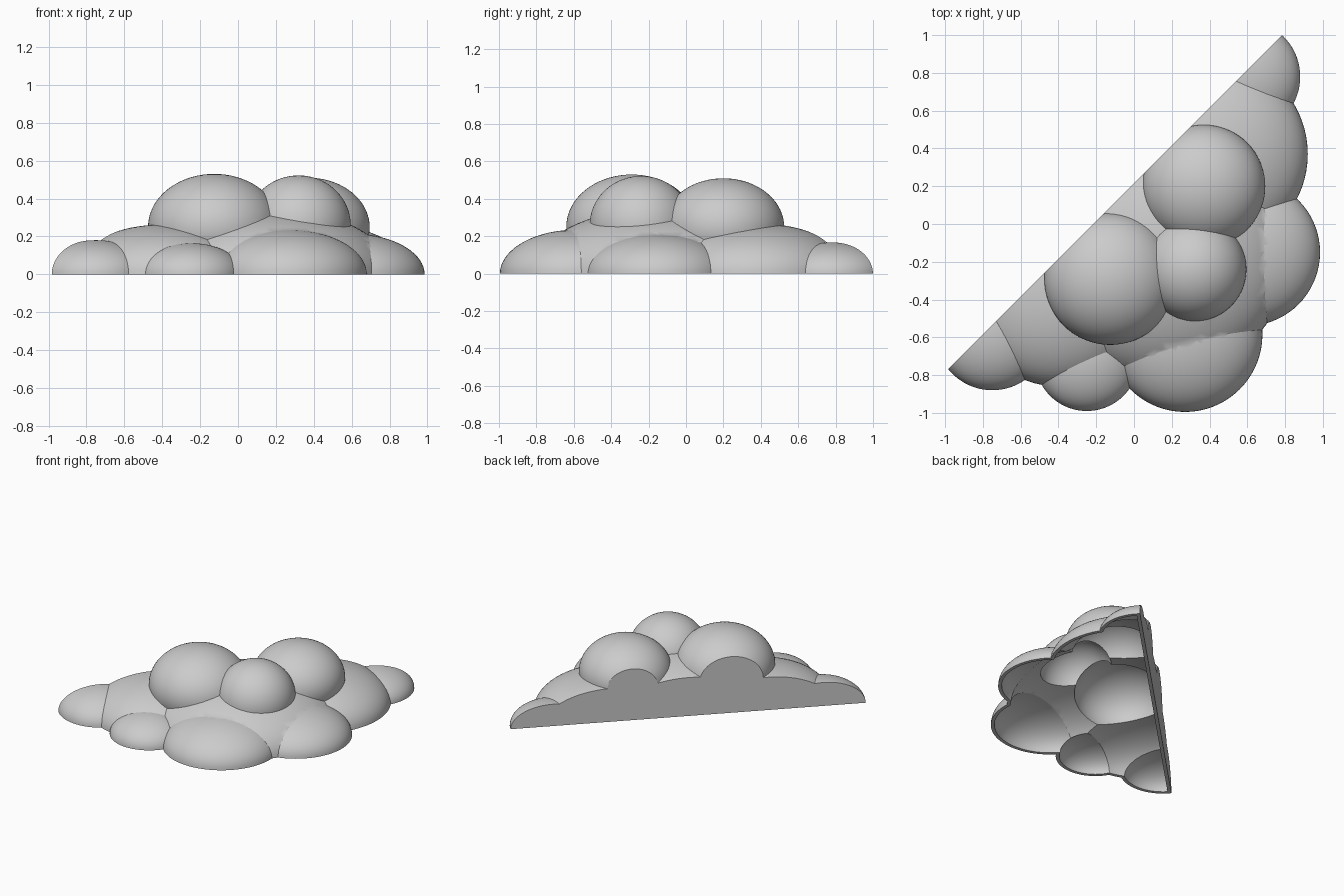
import bpy
import bmesh
from mathutils import Vector, Matrix

if "Cube" in bpy.data.objects:
    bpy.data.objects.remove(bpy.data.objects["Cube"], do_unlink=True)

WALL = 0.025          # shell thickness
BACK = 0.215          # the flat back lies on y = x + BACK

# Puffs: centre x, y, z, flat radius, height radius
PUFFS = [
    (0.15, -0.15, 0.0, 0.67, 0.35),      # central mound
    (-0.40, -0.38, 0.0, 0.48, 0.262),    # left mound
    (0.40, 0.37, 0.0, 0.52, 0.27),       # rear mound
    (0.27, -0.585, 0.0, 0.41, 0.235),    # front mound
    (0.595, -0.15, 0.0, 0.39, 0.215),    # right mound
    (-0.75, -0.58, 0.0, 0.30, 0.18),     # left tip
    (0.58, 0.78, 0.0, 0.30, 0.167),      # rear tip
    (-0.25, -0.715, 0.0, 0.275, 0.165),  # small front puff
    (-0.125, -0.29, 0.25, 0.35, 0.28),   # upper left puff
    (0.37, 0.20, 0.25, 0.325, 0.26),     # upper rear puff
    (0.32, -0.24, 0.26, 0.275, 0.262),   # upper front puff
]


def new_object(name, bm):
    mesh = bpy.data.meshes.new(name)
    bm.to_mesh(mesh)
    bm.free()
    obj = bpy.data.objects.new(name, mesh)
    bpy.context.scene.collection.objects.link(obj)
    return obj


def combine(target, tool, operation):
    """Apply one boolean and discard the tool object."""
    mod = target.modifiers.new(operation.title(), 'BOOLEAN')
    mod.operation = operation
    mod.solver = 'EXACT'
    mod.object = tool
    bpy.ops.object.select_all(action='DESELECT')
    bpy.context.view_layer.objects.active = target
    target.select_set(True)
    bpy.ops.object.modifier_apply(modifier=mod.name)
    bpy.data.objects.remove(tool, do_unlink=True)


def puff(x, y, z, radius, height, inset):
    bm = bmesh.new()
    bmesh.ops.create_uvsphere(bm, u_segments=72, v_segments=36, radius=1)
    size = Matrix.Diagonal((radius - inset, radius - inset, height - inset, 1))
    bm.transform(Matrix.Translation((x, y, z)) @ size)
    return new_object("puff", bm)


def half_space(inset, floor):
    """Box whose one side is the diagonal back plane."""
    bm = bmesh.new()
    bmesh.ops.create_cube(bm, size=4)
    out = Vector((-1, 1, 0)).normalized()
    face_point = Vector((0, BACK, 0)) - out * inset
    turn = Matrix.Rotation(0.7853982, 4, 'Z')
    bm.transform(Matrix.Translation(face_point - out * 2 + Vector((0, 0, 2 + floor))) @ turn)
    return new_object("back_cutter", bm)


def cloud(name, inset, floor):
    """Union of all puffs, trimmed at the back and the floor."""
    body = puff(*PUFFS[0], inset)
    body.name = name
    for spec in PUFFS[1:]:
        combine(body, puff(*spec, inset), 'UNION')
    combine(body, half_space(inset, floor), 'INTERSECT')
    return body


# Hollow shell, open underneath
shell = cloud("cloud_shell", 0.0, 0.0)
hollow = cloud("hollow", WALL, -0.6)
combine(shell, hollow, 'DIFFERENCE')

# Single grey
grey = bpy.data.materials.new("light_grey")
grey.use_nodes = True
color = (0.6, 0.6, 0.6, 1)
grey.diffuse_color = color
grey.node_tree.nodes["Principled BSDF"].inputs["Base Color"].default_value = color
shell.data.materials.clear()
shell.data.materials.append(grey)

# Smooth puffs with crisp creases
bpy.ops.object.select_all(action='DESELECT')
bpy.context.view_layer.objects.active = shell
shell.select_set(True)
bpy.ops.object.shade_smooth_by_angle(angle=0.5)
